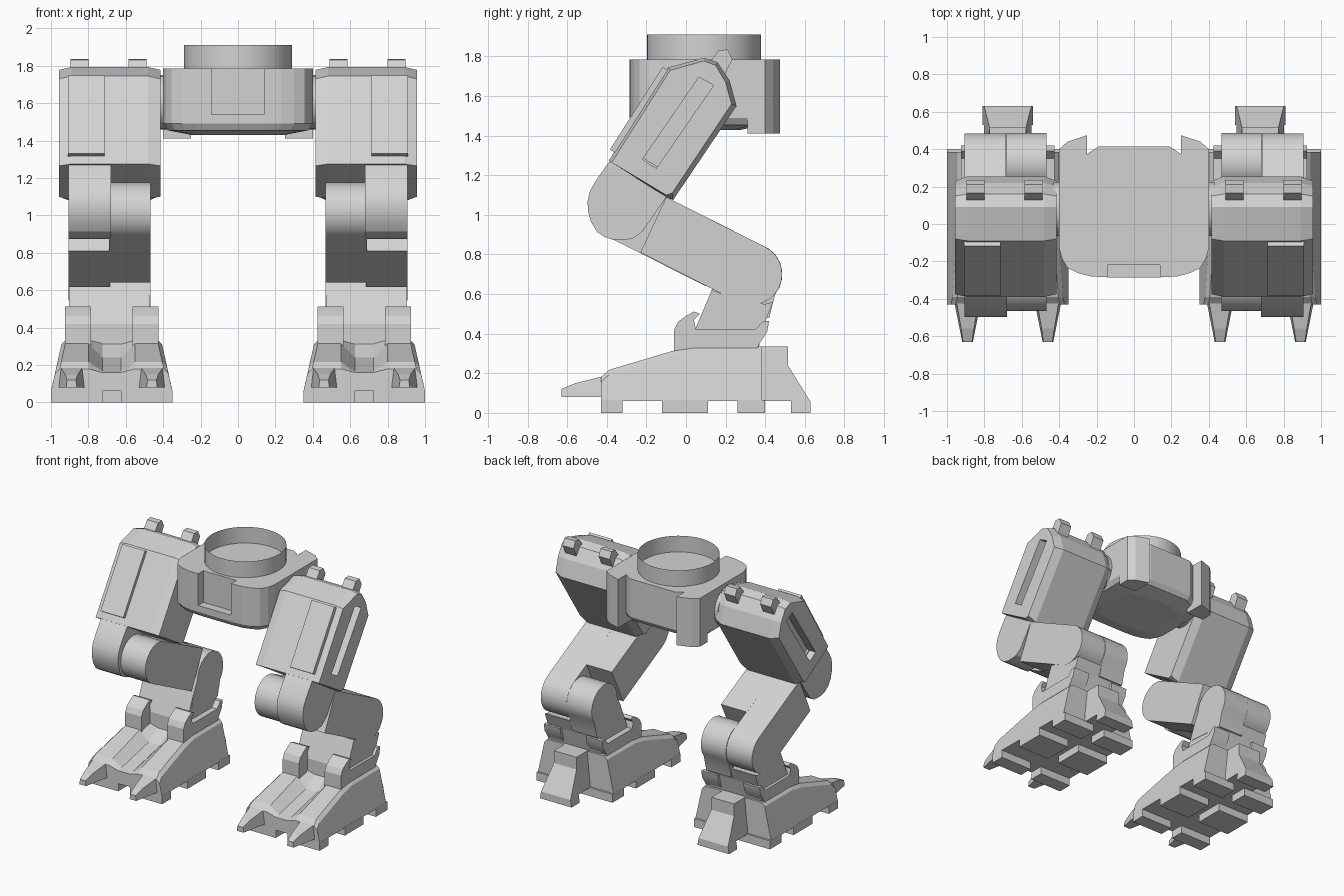
import bpy, bmesh, math

if "Cube" in bpy.data.objects:
    bpy.data.objects.remove(bpy.data.objects["Cube"])

grey = bpy.data.materials.new("light grey")
grey.diffuse_color = (0.65, 0.65, 0.65, 1)
grey.use_nodes = True
grey.node_tree.nodes["Principled BSDF"].inputs["Base Color"].default_value = grey.diffuse_color


def loft(name, rings, mirror=True, smooth=True, caps=True):
    """Skin equal-length rings of points, optionally mirrored to the other side."""
    bm = bmesh.new()
    vs = [[bm.verts.new(p) for p in r] for r in rings]
    n = len(rings[0])
    for a, b in zip(vs, vs[1:]):
        for i in range(n):
            j = (i + 1) % n
            bm.faces.new((a[i], a[j], b[j], b[i]))
    if caps:
        bm.faces.new(vs[0])
        bm.faces.new(vs[-1])
    bmesh.ops.recalc_face_normals(bm, faces=bm.faces)
    me = bpy.data.meshes.new(name)
    bm.to_mesh(me)
    bm.free()
    me.materials.append(grey)
    ob = bpy.data.objects.new(name, me)
    bpy.context.collection.objects.link(ob)
    if smooth:
        bpy.ops.object.select_all(action='DESELECT')
        ob.select_set(True)
        bpy.context.view_layer.objects.active = ob
        bpy.ops.object.shade_smooth_by_angle(angle=math.radians(25))
    if mirror:
        ob.modifiers.new("mirror", 'MIRROR')
    return ob


def prism(name, pts, x0, x1, **kw):
    """Extrude a (y, z) side profile from x0 to x1."""
    return loft(name, [[(x, y, z) for y, z in pts] for x in (x0, x1)], **kw)


def tapered(name, pts, cx, hw):
    """Side profile whose half width depends on y and z."""
    return loft(name, [[(cx + s * hw(y, z), y, z) for y, z in pts] for s in (-1, 1)], smooth=False)


def arc(cy, cz, r, a0, a1, n=14):
    return [(cy + r * math.cos(math.radians(a0 + (a1 - a0) * i / n)),
             cz + r * math.sin(math.radians(a0 + (a1 - a0) * i / n))) for i in range(n + 1)]


def cut(ob, cutter):
    cutter.hide_render = True
    cutter.hide_viewport = True
    m = ob.modifiers.new("cut", 'BOOLEAN')
    m.operation = 'DIFFERENCE'
    m.solver = 'EXACT'
    m.object = cutter
    ob.modifiers.move(len(ob.modifiers) - 1, 0)


# Pelvis: plan outline stacked in layers with a shallow dished underside
half = [(0.14, -0.285), (0.23, -0.28), (0.30, -0.262), (0.355, -0.235), (0.385, -0.185),
        (0.40, -0.13), (0.40, 0.36), (0.25, 0.375), (0.19, 0.415)]
plan = half + [(-x, y) for x, y in reversed(half)]
layers = [(1.43, 0.62), (1.455, 0.94), (1.49, 1.0), (1.785, 1.0)]
pelvis = loft("pelvis", [[(x * k, 0.06 + (y - 0.06) * k, z) for x, y in plan] for z, k in layers],
              mirror=False, smooth=False)
cut(pelvis, prism("pelvis_notch_cutter",
                  [(-0.4, 1.54), (-0.22, 1.54), (-0.22, 1.9), (-0.4, 1.9)],
                  -0.143, 0.14, mirror=False, smooth=False))

# Rear lugs at the pelvis corners
lug = [(0.25, 0.31), (0.40, 0.31), (0.40, 0.40), (0.355, 0.44), (0.25, 0.475)]
loft("pelvis_lug", [[(x, y, z) for x, y in lug] for z in (1.41, 1.785)], smooth=False)

# Open mounting ring on top
circle = arc(0, 0.09, 0.288, 0, 360, 40)[:-1]
loft("mounting_ring", [[(x, y, z) for x, y in circle] for z in (1.78, 1.91)],
     mirror=False, caps=False)

# Hip joint
prism("hip_joint", arc(0.08, 1.605, 0.145, 0, 360, 24)[:-1], 0.36, 0.43)

# Thigh armour: side profile with softened outer edges
core = [(-0.39, 1.275), (-0.09, 1.745), (0.09, 1.793), (0.16, 1.77),
        (0.22, 1.68), (0.255, 1.55), (-0.065, 1.075), (-0.10, 1.09)]
edge = [(-0.375, 1.265), (-0.08, 1.73), (0.09, 1.778), (0.15, 1.755),
        (0.20, 1.67), (0.23, 1.56), (-0.07, 1.11), (-0.10, 1.10)]
thigh = loft("thigh_armour", [[(x, y, z) for y, z in p] for x, p in
             ((0.415, edge), (0.48, core), (0.89, core), (0.957, edge))], smooth=False)
slot = [(-0.22, 1.28), (-0.15, 1.235), (0.14, 1.655), (0.065, 1.695)]
cut(thigh, prism("thigh_slot_cutter", slot, 0.89, 1.05, mirror=False, smooth=False))


# Raised plate on the thigh front, placed along and out from the slanted face
def on_face(t, d):
    return (-0.39 + 0.538 * t - 0.843 * d, 1.275 + 0.843 * t + 0.538 * d)


prism("thigh_plate", [on_face(0.05, -0.02), on_face(0.05, 0.025),
                      on_face(0.545, 0.025), on_face(0.545, -0.02)], 0.715, 0.91, smooth=False)

# Pegs on top of the thigh
peg = [(0.10, 1.74), (0.165, 1.832), (0.21, 1.835), (0.235, 1.785), (0.19, 1.70)]
for i, x in enumerate((0.49, 0.80)):
    prism(f"thigh_peg_{i + 1}", peg, x, x + 0.095, smooth=False)

# Knee: outer lobe hangs from the thigh
prism("knee_lobe", [(-0.30, 1.34), (-0.395, 1.26), (-0.46, 1.165), (-0.485, 1.12),
                    (-0.497, 1.07), (-0.495, 1.02), (-0.48, 0.965), (-0.45, 0.915),
                    (-0.41, 0.888), (-0.37, 0.875), (-0.315, 0.873), (-0.27, 0.88),
                    (-0.22, 0.915), (-0.10, 1.09), (-0.04, 1.18)], 0.68, 0.905)

# Shin: inner half wraps the knee, outer half wraps the ankle
prism("shin_inner", arc(-0.31, 1.02, 0.155, 63.5, 243.5) + [(0.10, 0.64), (0.24, 0.92)],
      0.468, 0.69)
prism("shin_outer", [(-0.23, 0.81)] + arc(0.33, 0.70, 0.155, -116.5, 63.5) + [(-0.10, 1.09)],
      0.685, 0.905)

# Ankle: inner lobe and full width base
prism("ankle_lobe", arc(0.33, 0.70, 0.157, -40, 180) + [(0.13, 0.62), (0.10, 0.50), (0.42, 0.48)],
      0.468, 0.683)
prism("ankle_base", [(0.13, 0.62), (0.045, 0.42), (0.045, 0.30), (0.36, 0.30),
                     (0.40, 0.46), (0.44, 0.56), (0.40, 0.55), (0.30, 0.56)],
      0.47, 0.903, smooth=False)

# Foot body: cross-sections from front to back with a central channel in the deck
C = 0.675


def section(y, top, dip):
    wall = 0.325 - 0.22 * (top - 0.08)
    right = [(0.325, 0.06), (wall, top - 0.025), (wall - 0.025, top),
             (0.125, top), (0.05, top - dip)]
    pts = right + [(-x, z) for x, z in reversed(right)]
    return [(C + x, y, z) for x, z in pts]


loft("foot_body", [section(-0.43, 0.18, 0.02), section(-0.39, 0.217, 0.05),
                   section(-0.06, 0.315, 0.075), section(0.05, 0.335, 0.02),
                   section(0.385, 0.335, 0.01)], smooth=False)

# Sole pads, separated by lengthwise and crosswise grooves
for i, (y0, y1) in enumerate(((-0.43, -0.32), (-0.12, 0.11), (0.26, 0.40))):
    for side, (a, b) in (("inner", (C - 0.325, C - 0.05)), ("outer", (C + 0.05, C + 0.325))):
        prism(f"sole_pad_{side}_{i + 1}", [(y0, 0), (y1, 0), (y1, 0.065), (y0, 0.065)],
              a, b, smooth=False)

# Cheeks that cradle the ankle
cheek = [(-0.06, 0.29), (-0.06, 0.42), (-0.04, 0.46), (0.0, 0.49), (0.04, 0.512), (0.07, 0.50),
         (0.04, 0.47), (0.05, 0.42), (0.35, 0.42), (0.39, 0.465), (0.42, 0.465),
         (0.41, 0.41), (0.365, 0.34), (0.36, 0.29)]
for side, s in (("inner", -1), ("outer", 1)):
    prism(f"foot_cheek_{side}", cheek, C + s * 0.11, C + s * 0.25)

# Toes taper to the front
toe = [(-0.40, 0.08), (-0.63, 0.08), (-0.63, 0.12), (-0.56, 0.15), (-0.40, 0.19)]
for side, s in (("inner", -1), ("outer", 1)):
    tapered(f"toe_{side}", toe, C + s * 0.215,
            lambda y, z: 0.026 + 0.2 * (y + 0.63) - 0.12 * (z - 0.1))

# Heel spur flares towards the ground
heel = [(0.36, 0.335), (0.515, 0.335), (0.515, 0.24), (0.63, 0.055), (0.63, 0),
        (0.53, 0), (0.53, 0.06), (0.36, 0.06)]
tapered("heel_spur", heel, C, lambda y, z: 0.097 + 0.16 * max(0, 0.24 - z))
